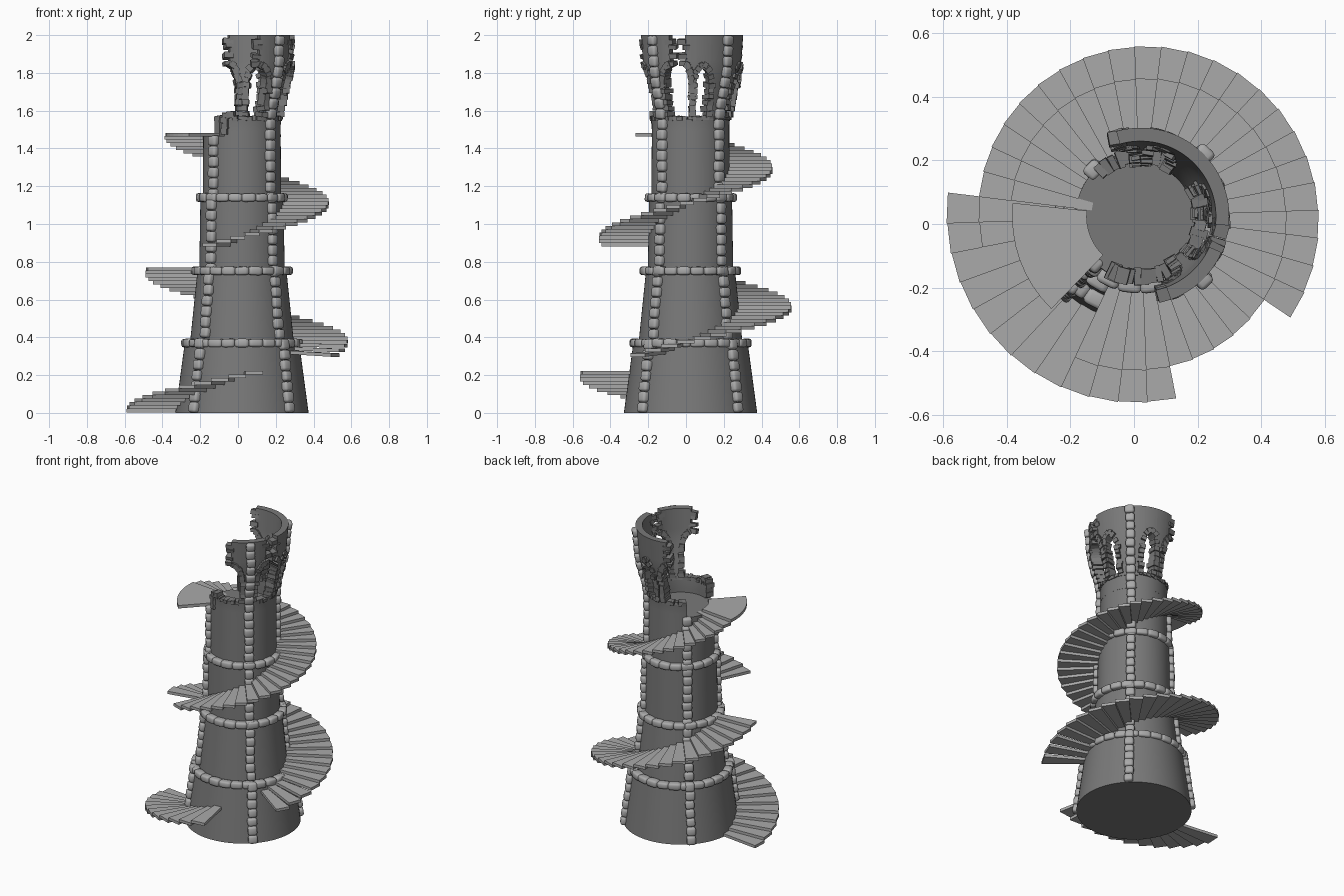
import bpy, bmesh, math, random
from mathutils import Matrix, Vector

if "Cube" in bpy.data.objects:
    bpy.data.objects.remove(bpy.data.objects["Cube"])

random.seed(4)
CX, CY = 0.021, 0.024          # tower axis


def material(name, v):
    m = bpy.data.materials.new(name)
    m.diffuse_color = (v, v, v, 1)
    m.use_nodes = True
    m.node_tree.nodes["Principled BSDF"].inputs["Base Color"].default_value = m.diffuse_color
    return m


DARK = material("dark_grey_wall", 0.19)
LIGHT = material("light_grey_stone", 0.40)


def finish(name, bm, mat, smooth=None):
    bmesh.ops.recalc_face_normals(bm, faces=bm.faces)
    me = bpy.data.meshes.new(name)
    bm.to_mesh(me)
    bm.free()
    me.materials.append(mat)
    ob = bpy.data.objects.new(name, me)
    bpy.context.collection.objects.link(ob)
    if smooth:
        bpy.ops.object.select_all(action='DESELECT')
        ob.select_set(True)
        bpy.context.view_layer.objects.active = ob
        bpy.ops.object.shade_smooth_by_angle(angle=math.radians(smooth))
    return ob


def polar(deg, r, z):
    a = math.radians(deg)
    return Vector((CX + r * math.cos(a), CY + r * math.sin(a), z))


def interp(table, z):
    for (z0, r0), (z1, r1) in zip(table, table[1:]):
        if z <= z1:
            return r0 + (r1 - r0) * (z - z0) / (z1 - z0)
    return table[-1][1]


# outer wall radius by height
WALL = [(0, .353), (.37, .303), (.371, .275), (.75, .236), (.751, .226), (1.13, .220),
        (1.131, .207), (1.54, .205), (1.62, .218), (1.72, .244), (1.82, .265), (2.0, .279)]


def wall_r(z):
    return interp(WALL, z)


# ---- tower body, lathed
bm = bmesh.new()
N = 64
rings = []
for z, r in [p for p in WALL if p[0] < 1.4] + [(1.465, .205)]:
    rings.append([bm.verts.new(polar(360 * i / N, r, z)) for i in range(N)])
for a, b in zip(rings, rings[1:]):
    for i in range(N):
        bm.faces.new((a[i], a[(i + 1) % N], b[(i + 1) % N], b[i]))
bm.faces.new(rings[0])
bm.faces.new(rings[-1])
finish("tower_body", bm, DARK, 30)


# ---- curved wall patch between two angles and two height curves
def shell(bm, a0, a1, lo, hi, thick=.042, rows=10):
    n = max(2, round((a1 - a0) / 3))
    layers = []
    for d in (0, thick):
        grid = []
        for i in range(n + 1):
            a = a0 + (a1 - a0) * i / n
            l, h = lo(a), hi(a)
            zs = [l + (h - l) * j / rows for j in range(rows + 1)]
            grid.append([bm.verts.new(polar(a, wall_r(z) - d, z)) for z in zs])
        layers.append(grid)
    o, p = layers
    for i in range(n):
        for j in range(rows):
            for g in (o, p):
                bm.faces.new((g[i][j], g[i + 1][j], g[i + 1][j + 1], g[i][j + 1]))
        for j in (0, rows):
            bm.faces.new((o[i][j], o[i + 1][j], p[i + 1][j], p[i][j]))
    for i in (0, n):
        for j in range(rows):
            bm.faces.new((o[i][j], o[i][j + 1], p[i][j + 1], p[i][j]))


def flat(z):
    return lambda a: z


HALF = 8.5                       # window half width in degrees


def arch(c, h=HALF):
    return lambda a: 1.73 + .10 * math.sqrt(max(0, 1 - ((a - c) / h) ** 2))


bm = bmesh.new()
shell(bm, 243, 495, flat(1.46), flat(1.555), .036, 3)
finish("low_parapet", bm, DARK, 30)

top = flat(2.0)
bm = bmesh.new()
for a0, a1 in ((0, 6.5), (23.5, 64.5), (81.5, 97)):
    shell(bm, a0, a1, flat(1.55), top)
for c in (15, 73):
    shell(bm, c - HALF, c + HALF, arch(c), top)
shell(bm, 97, 106, arch(106, 9), top)
shell(bm, -6, 0, arch(-6, 6), top)
finish("back_broken_wall", bm, DARK, 30)

bm = bmesh.new()
shell(bm, -58, -34, flat(1.55), top)
shell(bm, -70, -58, arch(-70, 12), top)
shell(bm, -34, -24, arch(-24, 10), top)
finish("side_broken_wall", bm, DARK, 30)


# ---- blocks: shared template, placed around the tower
def template(bev, seg):
    t = bmesh.new()
    bmesh.ops.create_cube(t, size=1)
    if bev:
        bmesh.ops.bevel(t, geom=t.edges[:], offset=bev, segments=seg, profile=.5, affect='EDGES')
    me = bpy.data.meshes.new("block_template")
    t.to_mesh(me)
    t.free()
    return me


ROUND, BOX = template(.24, 2), template(0, 1)


def block(bm, me, deg, r, z, size, lean=0, jit=.1, roll=0):
    """size = radial, tangential, vertical"""
    n = len(bm.verts)
    bm.from_mesh(me)
    bm.verts.ensure_lookup_table()
    s = [v * (1 + random.uniform(-jit, jit)) for v in size]
    w = lambda: random.uniform(-jit, jit) * .6
    m = (Matrix.Translation(polar(deg, r, z)) @ Matrix.Rotation(math.radians(deg) + w(), 4, 'Z')
         @ Matrix.Rotation(lean + w(), 4, 'Y') @ Matrix.Rotation(roll + w(), 4, 'X')
         @ Matrix.Diagonal((*s, 1)))
    for v in bm.verts[n:]:
        v.co = m @ v.co


# ---- four stone columns
for name, deg, ztop in (("back_right", 45, 2.0), ("back_left", 135, 1.47),
                        ("front_left", 225, 1.47), ("front_right", 315, 2.0)):
    bm = bmesh.new()
    count = round(ztop / .056)
    h = ztop / count
    for i in range(count):
        z = (i + .5) * h
        lean = math.atan2(wall_r(z + .02) - wall_r(z - .02), .04)
        lean = max(-.15, min(.4, lean))
        block(bm, ROUND, deg + random.uniform(-.6, .6), wall_r(z) + .002, z,
              (.05, .056, h * .97), lean, .07)
    for v in bm.verts:
        v.co.z = min(2.0, max(0, v.co.z))
    finish(name + "_stone_column", bm, LIGHT, 50)

# ---- three stone bands
for name, z, r, count in (("lower", .37, .296, 26), ("middle", .752, .243, 22),
                          ("upper", 1.14, .217, 20)):
    bm = bmesh.new()
    for i in range(count):
        block(bm, ROUND, 360 * (i + .5) / count, r, z,
              (.052, 2 * math.pi * r / count * 1.06, .043), 0, .07)
    finish(name + "_stone_band", bm, LIGHT, 50)

# ---- thin bricks lining windows, broken edges and parapet top
bm = bmesh.new()


def jamb(deg, z0, z1, side):
    z = z0
    while z < z1:
        block(bm, BOX, deg + side * random.uniform(0, 2.5), wall_r(z) - .02, z,
              (.062, .034, .027), 0, .2)
        z += .031


def arch_bricks(c, h, t0, t1):
    for i in range(8):
        t = math.radians(t0 + (t1 - t0) * i / 7)
        z = 1.735 + .112 * math.sin(t)
        block(bm, BOX, c + (h + 1.5) * math.cos(t), wall_r(z) - .02, z,
              (.062, .034, .025), .15, .15, t * .8 if t < 1.57 else (t - math.pi) * .8)


for c in (15, 73):
    jamb(c - HALF - 2, 1.58, 1.74, -1)
    jamb(c + HALF + 2, 1.58, 1.74, 1)
    arch_bricks(c, HALF, 0, 180)
for deg, side in ((96, -1), (1, 1), (-57, 1), (-35, -1)):
    jamb(deg, 1.58, 1.76, side)
for c, h, t0, t1 in ((106, 9, 180, 100), (-6, 6, 0, 80), (-70, 12, 0, 80), (-24, 10, 180, 100)):
    arch_bricks(c, h, t0, t1)
for deg, side in ((105, 1), (-6, -1), (-70, -1), (-24, 1)):
    for z in (1.85, 1.89, 1.94, 1.965):
        block(bm, BOX, deg + side * random.uniform(-1, 4), wall_r(z) - .02, z,
              (.05, .045, .026), .2, .2)
for i in range(36):
    block(bm, BOX, 246 + i * 7, .19, 1.56, (.045, .025, .022), 0, .25)
for deg, z in ((244, 1.49), (245, 1.52), (244, 1.55), (247, 1.575), (253, 1.58)):
    block(bm, BOX, deg, .195, z, (.05, .04, .03), 0, .15)
finish("broken_edge_bricks", bm, DARK)


# ---- spiral stair
def slab(bm, degs, r0, r1, z, h, droop=0):
    pts = [(d, r1, droop) for d in degs] + [(d, r0, 0) for d in reversed(degs)]
    lo = [bm.verts.new(polar(d, r, z - k)) for d, r, k in pts]
    hi = [bm.verts.new(polar(d, r, z + h - k)) for d, r, k in pts]
    n = len(pts)
    bm.faces.new(lo)
    bm.faces.new(hi)
    for i in range(n):
        bm.faces.new((lo[i], lo[(i + 1) % n], hi[(i + 1) % n], hi[i]))


RISE, TURN, START = .0183, 9, 177.5
for name, k0, k1 in (("lower", 0, 12), ("middle", 17, 42), ("upper", 48, 80)):
    bm = bmesh.new()
    for k in range(k0, k1):
        z = .002 + RISE * k
        a = START + TURN * k
        droop = max(0, .016 - .006 * (k - 17)) if name == "middle" else 0
        slab(bm, (a - 4.55, a + 4.55), wall_r(z) - .05, .612 - .138 * z, z, .0185, droop)
    finish(name + "_stair_steps", bm, LIGHT)

# ---- landing at the doorway
bm = bmesh.new()
slab(bm, [174 + 6.5 * i for i in range(9)], .17, .405, 1.462, .02)
finish("stair_landing", bm, LIGHT)

for me in (ROUND, BOX):
    bpy.data.meshes.remove(me)
